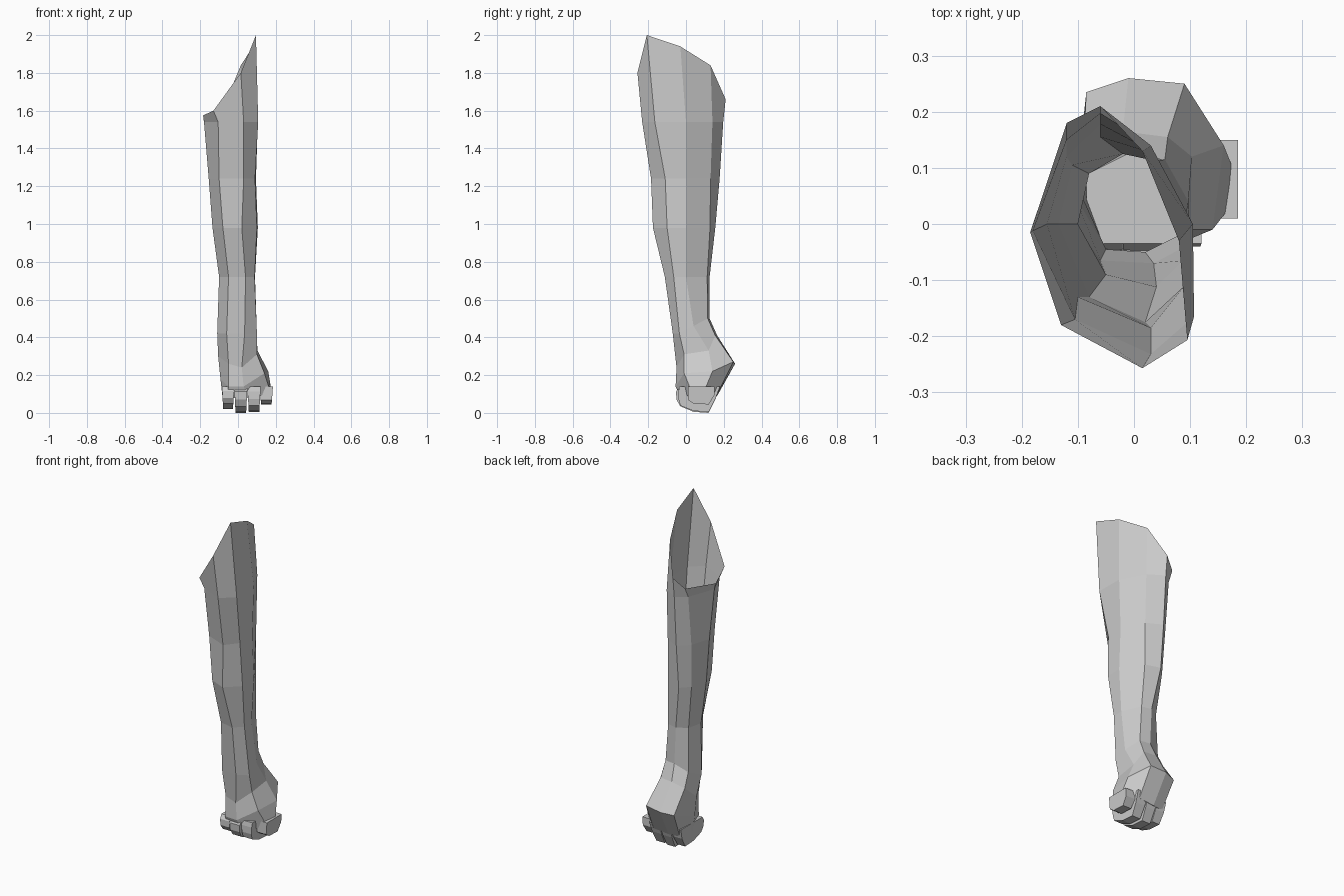
import bpy, bmesh

cube = bpy.data.objects.get("Cube")
if cube:
    bpy.data.objects.remove(cube, do_unlink=True)

# Single plain grey
grey = bpy.data.materials.new("plain_grey")
grey.use_nodes = True
COLOR = (0.6, 0.6, 0.6, 1.0)
grey.diffuse_color = COLOR
grey.node_tree.nodes["Principled BSDF"].inputs["Base Color"].default_value = COLOR


def loft(name, rings, cap_start=False, cap_end=False):
    """Skin a list of closed rings with flat quads."""
    bm = bmesh.new()
    rows = [[bm.verts.new(p) for p in ring] for ring in rings]
    n = len(rows[0])
    for a, b in zip(rows, rows[1:]):
        for i in range(n):
            j = (i + 1) % n
            bm.faces.new((a[i], a[j], b[j], b[i]))
    if cap_start:
        bm.faces.new(rows[0])
    if cap_end:
        bm.faces.new(rows[-1])
    bmesh.ops.recalc_face_normals(bm, faces=bm.faces)
    mesh = bpy.data.meshes.new(name)
    bm.to_mesh(mesh)
    bm.free()
    mesh.materials.append(grey)
    obj = bpy.data.objects.new(name, mesh)
    bpy.context.collection.objects.link(obj)
    return obj


def level(z, *xy):
    return [(x, y, z) for x, y in xy]


# Slanted open rim at the top of the arm
rim = [(.095, -.207, 2.0), (.015, -.257, 1.8), (-.13, -.18, 1.6), (-.185, -.015, 1.575),
       (-.12, .18, 1.6), (-.06, .21, 1.66), (.015, .13, 1.84), (.08, -.03, 1.94)]

# Eight-sided arm sections, from below the rim down to above the wrist
arm_rings = [
    level(1.54, (.107, -.165), (.03, -.232), (-.105, -.17), (-.18, -.012),
          (-.12, .15), (-.06, .197), (.03, .14), (.105, 0)),
    level(1.24, (.09, -.11), (.03, -.185), (-.1, -.13), (-.155, 0),
          (-.12, .12), (-.06, .178), (.03, .13), (.095, 0)),
    level(.98, (.1, -.1), (.02, -.175), (-.08, -.13), (-.135, 0),
          (-.11, .105), (-.06, .155), (.03, .127), (.105, 0)),
    level(.72, (.088, -.065), (.04, -.112), (-.05, -.09), (-.1, 0),
          (-.08, .09), (-.02, .125), (.04, .112), (.09, 0)),
]
wrist = [(.1, -.035, .42), (.035, -.07, .42), (-.06, -.065, .42), (-.11, .01, .42),
         (-.085, .1, .46), (-.01, .125, .5), (.055, .115, .5), (.097, .04, .46)]
loft("forearm", [rim] + arm_rings + [wrist])

# Hand: wrist flare, wide heel, then the palm tucked between the fingers
hand_rings = [
    [(.1, -.01, .31), (.02, -.05, .24), (-.05, -.045, .26), (-.105, .05, .3),
     (-.09, .14, .38), (-.02, .165, .41), (.06, .155, .41), (.103, .12, .33)],
    [(.14, -.01, .21), (.03, -.055, .14), (-.05, -.05, .14), (-.093, .05, .18),
     (-.085, .235, .25), (-.01, .26, .26), (.09, .25, .27), (.16, .14, .22)],
    [(.175, .035, .1), (.05, -.03, .08), (-.06, -.03, .08), (-.083, .06, .09),
     (-.068, .155, .09), (0, .165, .09), (.1, .165, .1), (.18, .09, .1)],
]
loft("hand", [wrist] + hand_rings, cap_end=True)

# Curled fingers: one side profile (y, height fraction), extruded across x
PROFILE = [(-.035, 1), (-.053, .8), (-.05, .5), (-.03, .25), (.04, .04),
           (.12, 0), (.155, .5), (.185, 1)]
TOP = .14


def finger(name, x0, x1, z0, front, back):
    mid = (x0 + x1) / 2
    sides = []
    for x in (x0, x1):
        side = []
        for y, t in PROFILE:
            narrow = .8 + .2 * t          # taper towards the knuckle underside
            yy = max(min(y, back), front)
            side.append((mid + (x - mid) * narrow, yy, z0 + t * (TOP - z0)))
        sides.append(side)
    loft(name, sides, cap_start=True, cap_end=True)


finger("little_finger", -.085, -.02, .02, -.05, .17)
finger("ring_finger", -.02, .05, 0, -.053, .18)
finger("middle_finger", .05, .12, .005, -.04, .18)
finger("index_finger", .115, .185, .045, .01, .15)
